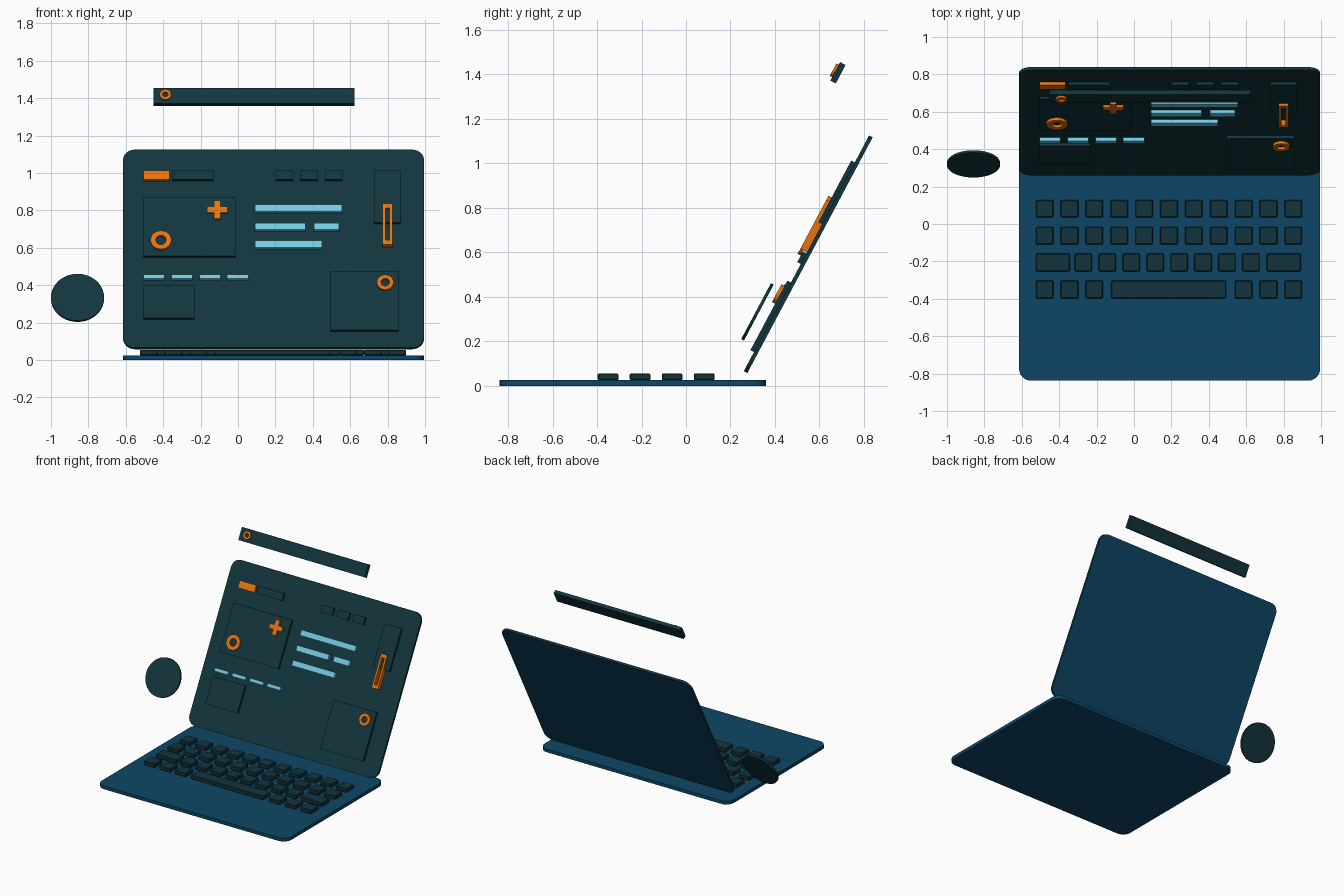
import bpy, bmesh
from math import radians, sin, cos, tau
from mathutils import Matrix, Vector

if "Cube" in bpy.data.objects:
    bpy.data.objects.remove(bpy.data.objects["Cube"])


def material(name, rgb):
    m = bpy.data.materials.new(name)
    m.use_nodes = True
    m.diffuse_color = (*rgb, 1)
    m.node_tree.nodes["Principled BSDF"].inputs["Base Color"].default_value = (*rgb, 1)
    return m


TEAL = material("dark teal", (0.006, 0.035, 0.046))
BLUE = material("deep blue", (0.004, 0.061, 0.133))
ORANGE = material("orange", (0.80, 0.178, 0.005))
CYAN = material("light cyan", (0.17, 0.60, 0.78))

# Tilted lid frame: local x across, local y up the lid, local z out of the display
TILT = radians(62)
S, C = sin(TILT), cos(TILT)
FOOT_Y, FOOT_Z = 0.26, 0.066
LID = Matrix.Translation((0, FOOT_Y, FOOT_Z)) @ Matrix.Rotation(TILT, 4, "X")
FLAT = Matrix.Identity(4)


def finish(bm, name, mat, frame):
    bmesh.ops.recalc_face_normals(bm, faces=bm.faces)
    mesh = bpy.data.meshes.new(name)
    bm.to_mesh(mesh)
    bm.free()
    mesh.materials.append(mat)
    ob = bpy.data.objects.new(name, mesh)
    ob.matrix_world = frame
    bpy.context.collection.objects.link(ob)
    return ob


def add_box(bm, x, y, z):
    lo, hi = Vector((x[0], y[0], z[0])), Vector((x[1], y[1], z[1]))
    m = Matrix.Translation((lo + hi) / 2) @ Matrix.Diagonal((*(hi - lo), 1))
    return bmesh.ops.create_cube(bm, size=1, matrix=m)["verts"]


def box(name, mat, frame, x, y, z, corner=0):
    bm = bmesh.new()
    add_box(bm, x, y, z)
    if corner:
        upright = [e for e in bm.edges
                   if abs(e.verts[0].co.z - e.verts[1].co.z) > 0.001]
        bmesh.ops.bevel(bm, geom=upright, offset=corner, segments=6,
                        profile=0.5, affect="EDGES")
    return finish(bm, name, mat, frame)


def lid_v(z, h):
    """Distance up the lid of a point at world height z and relief h."""
    return (z - FOOT_Z - h * C) / S


def plate(name, mat, x0, x1, z0, z1, h1, h0=0):
    return box(name, mat, LID, (x0, x1), (lid_v(z0, h0), lid_v(z1, h1)), (h0, h1))


def ring(name, x, v, inner, outer, h0, h1):
    bm = bmesh.new()
    corners = [(inner, h0), (outer, h0), (outer, h1), (inner, h1)]
    vs = [bm.verts.new((x + r, v, h)) for r, h in corners]
    edges = [bm.edges.new((vs[i], vs[(i + 1) % 4])) for i in range(4)]
    bmesh.ops.spin(bm, geom=vs + edges, cent=(x, v, 0), axis=(0, 0, 1),
                   angle=tau, steps=24)
    bmesh.ops.remove_doubles(bm, verts=bm.verts, dist=0.0001)
    return finish(bm, name, ORANGE, LID)


# Base slab and lid; the lid's outer face is blue
LEFT, RIGHT = -0.615, 0.995
box("base", BLUE, FLAT, (LEFT, RIGHT), (-0.838, 0.36), (0, 0.025), 0.065)
lid = box("lid", TEAL, LID, (LEFT, RIGHT), (0, 1.2), (-0.018, 0), 0.065)
lid.data.materials.append(BLUE)
for f in lid.data.polygons:
    if f.normal.z < -0.9:
        f.material_index = 1


# Keyboard rows
def key(x0, x1, row):
    y = 0.082 - 0.144 * row
    ob = box("key", TEAL, FLAT, (x0, x1), (y - 0.047, y + 0.047), (0.025, 0.055))
    b = ob.modifiers.new("soft edge", "BEVEL")
    b.width, b.segments = 0.005, 1


KEY, PITCH, START = 0.094, 0.133, -0.525
for i in range(11):
    x = START + PITCH * i
    key(x, x + KEY, 0)
    key(x, x + KEY, 1)
    if i < 3 or i > 7:
        key(x, x + KEY, 3)
for i in range(8):
    x = -0.318 + 0.128 * i
    key(x, x + KEY, 2)
key(START, -0.343, 2)
key(0.709, 0.892, 2)
key(-0.123, 0.493, 3)

# Display panels and buttons
P = 0.018
plate("upper_left_panel", TEAL, -0.505, -0.01, 0.548, 0.87, P)
plate("lower_left_panel", TEAL, -0.505, -0.233, 0.216, 0.402, P)
plate("lower_right_panel", TEAL, 0.495, 0.858, 0.152, 0.473, P)
plate("upper_right_panel", TEAL, 0.727, 0.868, 0.727, 1.013, P)
plate("title_bar", TEAL, -0.35, -0.13, 0.957, 1.013, P)
plate("active_tab", ORANGE, -0.505, -0.365, 0.957, 1.013, P)
for x in (0.2, 0.333, 0.465):
    plate("top_button", TEAL, x, x + 0.095, 0.957, 1.013, P)

# Text-like bars
T = 0.022
for x0, x1, z in ((0.09, 0.556, 0.785), (0.09, 0.361, 0.687),
                  (0.406, 0.54, 0.687), (0.09, 0.45, 0.592)):
    plate("line_bar", CYAN, x0, x1, z, z + 0.046, T)
for i in range(4):
    x = -0.505 + 0.149 * i
    plate("dash", CYAN, x, x + 0.113, 0.425, 0.457, T)

# Orange plus sign, rings and slider frame
TOP = 0.034
bm = bmesh.new()
vc = lid_v(0.805, TOP)
vs = add_box(bm, (-0.127, -0.093), (vc - 0.017, vc + 0.017), (P, TOP))
for f in [f for f in bm.faces if abs(f.normal.z) < 0.5]:
    n = f.normal.copy()
    arm = bmesh.ops.extrude_discrete_faces(bm, faces=[f])["faces"][0]
    bmesh.ops.translate(bm, verts=arm.verts, vec=n * 0.038)
finish(bm, "plus_sign", ORANGE, LID)

ring("large_ring", -0.412, lid_v(0.643, TOP), 0.028, 0.056, P, TOP)
ring("small_ring", 0.787, lid_v(0.417, TOP), 0.023, 0.045, P, TOP)

bm = bmesh.new()
v0, v1 = lid_v(0.602, 0), lid_v(0.837, TOP)
for x0 in (0.773, 0.811):
    add_box(bm, (x0, x0 + 0.015), (v0, v1), (0, TOP))
for v in (v0, v1 - 0.026):
    add_box(bm, (0.788, 0.811), (v, v + 0.026), (0, TOP))
bmesh.ops.remove_doubles(bm, verts=bm.verts, dist=0.0001)
finish(bm, "slider_frame", ORANGE, LID)

# Floating bar above the lid with its ring
box("floating_bar", TEAL, LID, (-0.452, 0.623), (1.336, 1.43), (0.242, 0.27))
ring("bar_ring", -0.388, 1.385, 0.015, 0.031, 0.27, 0.282)

# Floating disc beside the lid
bm = bmesh.new()
bmesh.ops.create_cone(bm, cap_ends=True, segments=40, radius1=0.142, radius2=0.142,
                      depth=0.014, matrix=Matrix.Translation((-0.858, 0.264, 0.071)))
finish(bm, "floating_disc", TEAL, LID)
